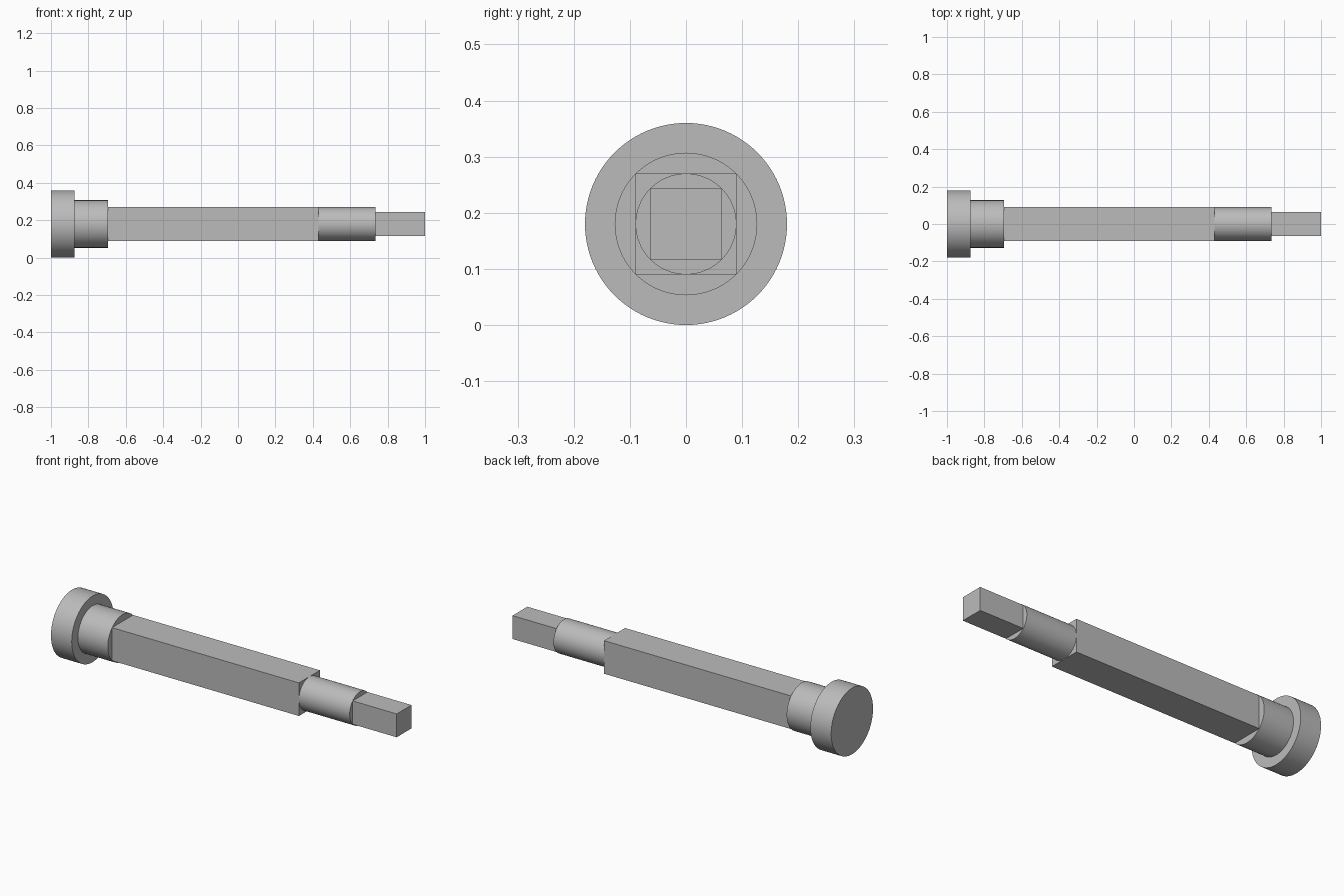
import bpy
import math

cube = bpy.data.objects.get("Cube")
if cube:
    bpy.data.objects.remove(cube, do_unlink=True)

AXIS_Z = 0.18

# Plain grey metal
steel = bpy.data.materials.new("grey steel")
steel.use_nodes = True
GREY = (0.5, 0.5, 0.5, 1)
steel.diffuse_color = GREY
steel.node_tree.nodes["Principled BSDF"].inputs["Base Color"].default_value = GREY


def finish(obj, name):
    obj.name = name
    obj.data.name = name
    obj.data.materials.append(steel)
    bpy.ops.object.transform_apply(location=False, rotation=True, scale=True)


def round_section(name, x0, x1, radius):
    bpy.ops.mesh.primitive_cylinder_add(
        vertices=96, radius=radius, depth=x1 - x0,
        location=((x0 + x1) / 2, 0, AXIS_Z), rotation=(0, math.pi / 2, 0))
    finish(bpy.context.object, name)
    bpy.ops.object.shade_smooth_by_angle(angle=math.radians(30))


def square_section(name, x0, x1, half):
    bpy.ops.mesh.primitive_cube_add(size=1, location=((x0 + x1) / 2, 0, AXIS_Z))
    obj = bpy.context.object
    obj.scale = (x1 - x0, 2 * half, 2 * half)
    finish(obj, name)


# Stepped shaft along x, from the head to the square tip
round_section("head", -1, -0.875, 0.18)
round_section("collar", -0.875, -0.695, 0.127)
square_section("square_shaft", -0.695, 0.43, 0.09)
round_section("round_journal", 0.43, 0.735, 0.09)
square_section("square_tip", 0.735, 1, 0.0635)
